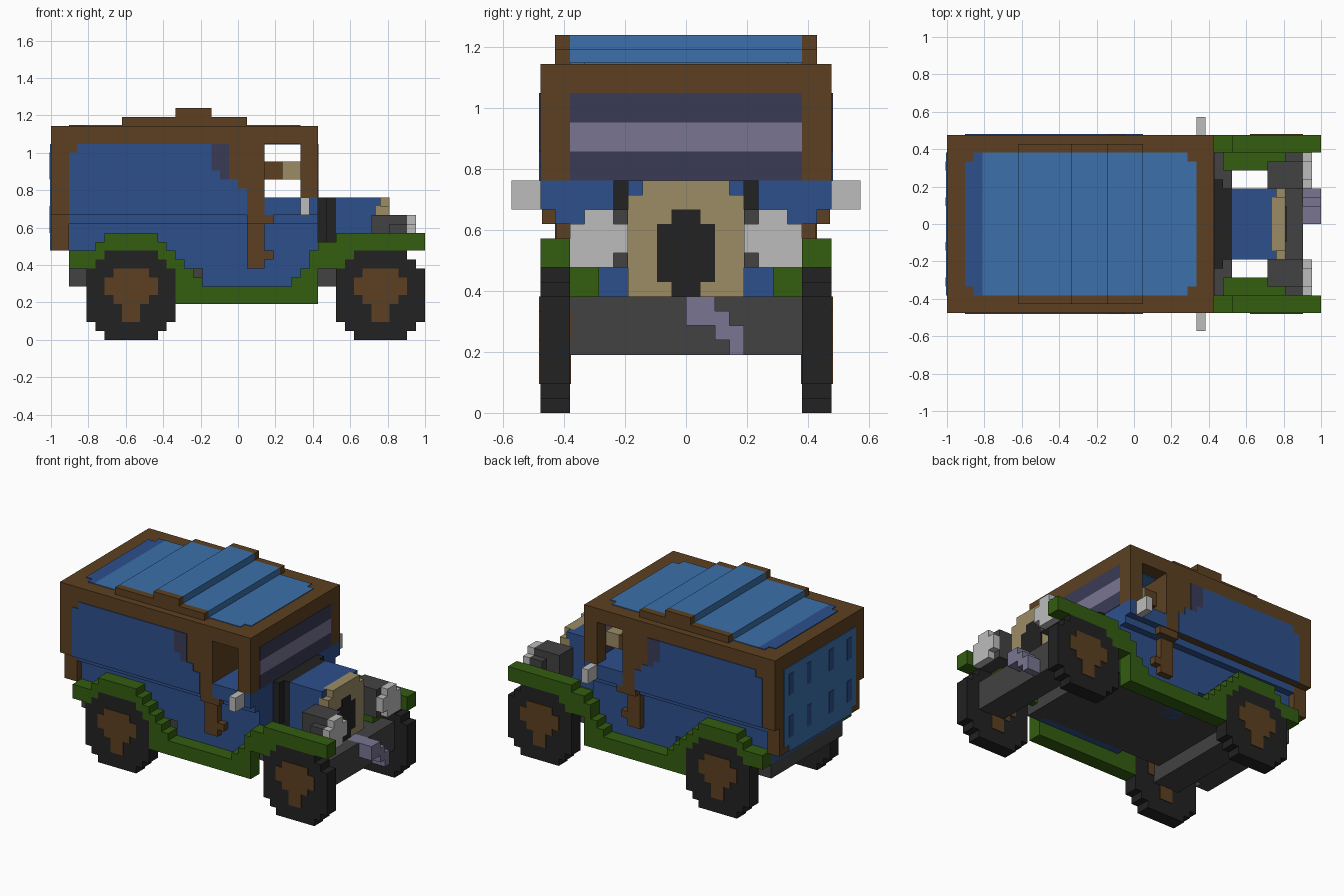
import bpy, bmesh

cube = bpy.data.objects.get("Cube")
if cube:
    bpy.data.objects.remove(cube, do_unlink=True)

V = 1 / 21   # size of one block; all coordinates below are in blocks
P = 0.1      # how far painted plates stand proud


def material(name, r, g, b):
    lin = [((c / 255 + 0.055) / 1.055) ** 2.4 for c in (r, g, b)] + [1]
    m = bpy.data.materials.new(name)
    m.use_nodes = True
    m.diffuse_color = lin
    bsdf = m.node_tree.nodes["Principled BSDF"]
    bsdf.inputs["Base Color"].default_value = lin
    bsdf.inputs["Roughness"].default_value = 0.8
    return m


BLUE = material("body blue", 45, 80, 140)
SKY = material("light blue", 59, 112, 170)
BROWN = material("wood brown", 92, 64, 33)
GREEN = material("fender green", 51, 93, 16)
BLACK = material("tyre black", 34, 34, 34)
GREY = material("dark grey", 66, 66, 66)
SILVER = material("light grey", 188, 188, 188)
TAN = material("tan", 156, 140, 101)
LILAC = material("lavender grey", 120, 117, 146)
SLATE = material("slate glass", 58, 59, 86)


def part(name, mat, boxes, mirror=False):
    """Join boxes (x0, x1, y0, y1, z0, z1), optionally mirrored across y."""
    bm = bmesh.new()
    if mirror:
        boxes = boxes + [(a, b, -d, -c, e, f) for a, b, c, d, e, f in boxes]
    for x0, x1, y0, y1, z0, z1 in boxes:
        vs = bmesh.ops.create_cube(bm, size=1)["verts"]
        for v in vs:
            v.co.x = (x1 if v.co.x > 0 else x0) * V
            v.co.y = (y1 if v.co.y > 0 else y0) * V
            v.co.z = (z1 if v.co.z > 0 else z0) * V
    me = bpy.data.meshes.new(name)
    bm.to_mesh(me)
    bm.free()
    me.materials.append(mat)
    ob = bpy.data.objects.new(name, me)
    bpy.context.collection.objects.link(ob)
    return ob


def side(cols, y0, y1):
    """Turn (x0, x1, z0, z1) side-view rectangles into boxes."""
    return [(a, b, y0, y1, c, d) for a, b, c, d in cols]


# Wheels: stacked rows (half width, z0, z1), hub shows on both faces
tyre_rows = [(3, 0, 1), (4, 1, 2), (5, 2, 8), (4, 8, 9), (3, 9, 10)]
hub_rows = [(1, 2, 4), (2, 4, 5), (3, 5, 7), (2, 7, 8)]
for name, cx in (("front", 16), ("rear", -12)):
    for label, mat, rows, p in (("tyres", BLACK, tyre_rows, 0), ("hubs", BROWN, hub_rows, P)):
        part(f"{name}_{label}", mat,
             side([(cx - w, cx + w, a, b) for w, a, b in rows], 8 - p, 10 + p), True)

# Chassis, axles and bumper
part("chassis", GREY, [(-19, 11, -7, 7, 6, 8), (-19, -17, -8, 8, 6, 8), (9, 11, -8, 8, 6, 8)])
part("rear_axle", GREY, [(-14, -10, -8, 8, 4, 8)])
part("front_axle", GREY, [(15, 19, -8, 8, 4, 8)])

# Fenders and running boards
part("fenders", GREEN, side([
    (-19, -16, 8, 10), (-16, -15, 9, 11), (-15, -9, 10, 12), (-9, -8, 9, 11),
    (-8, -7, 8, 10), (-7, -6, 4, 9), (-6, -5, 4, 8), (-5, -4, 4, 7), (-4, 6, 4, 6),
    (6, 7, 4, 7), (7, 8, 4, 8), (8, 9, 4, 10), (9, 11, 8, 11), (11, 12, 8, 12),
    (12, 13, 9, 12), (13, 21, 10, 12)], 8, 10), True)
part("inner_fenders", GREEN, [(10, 17, 6, 8, 8, 10), (10, 17, 6, 7, 7, 8)], True)

# Lower body, stepping in towards the floor
part("lower_body", BLUE, [(-19, 9, -8, 8, 8, 13), (-4, 9, -8, 8, 6, 8), (-19, 9, -9, 9, 13, 14)])
part("rear_lower_frame", BROWN, [(-21, -19, -9, 9, 10, 14)])
part("door_post_foot", BROWN, [(1, 3, 8, 8.9, 8, 13), (3, 4, 8, 8.9, 9, 10),
                               (1, 4, 9, 9.9, 13, 14)], True)

# Cabin: closed rear, roof over open front windows
part("cabin_frame", BROWN, [(-21, 3, -10, 10, 14, 24), (3, 9, -10, 10, 22, 24)])
part("windshield_pillars", BROWN, [(7, 9, 8, 10, 16, 22)], True)
part("cowl", BLUE, [(3, 9, -10, 10, 14, 16)])
part("ceiling", SKY, [(3, 7, -8, 8, 22 - P, 22)])

# Painted side panels and small side window
part("side_panels", BLUE, side([
    (-19, -18, 14, 21), (-18, -3, 14, 22), (-3, -2, 14, 19),
    (-2, 0, 14, 18), (0, 1, 14, 17)], 9.9, 10 + P), True)
part("side_window", SLATE, side([(-3, -2, 19, 22), (-2, -1, 18, 22)], 9.9, 10 + P), True)

# Rear panel with darker marks
part("rear_panel", SKY, [(-21 - P, -20.9, -8, 8, 11, 22), (-21 - P, -20.9, -7, 7, 10, 11)])
part("rear_marks", BLUE, [(-21 - 1.6 * P, -21, y, y + 1, z, z + 3)
                          for y in (2, 6) for z in (12, 18)], True)

# Windshield stripes
part("windshield", SLATE, [(8, 9 + P / 2, -8, 8, 16, 18), (8, 9 + P / 2, -8, 8, 20, 22)])
part("windshield_shine", LILAC, [(8, 9 + P / 2, -8, 8, 18, 20)])

# Steering wheel and column
part("steering_wheel", BROWN, [(3, 5, 3, 8, 18, 20)])
part("steering_column", TAN, [(5, 7, 4, 8, 18, 20)])

# Roof panel and stepped slabs
part("roof_panel", SKY, [(-17, 6, -8, 8, 23.9, 24 + P), (6, 7, -7, 7, 23.9, 24 + P)])
part("roof_rear_strip", BLUE, [(-18, -17, -8, 8, 23.9, 24 + P), (-19, -18, -7, 7, 23.9, 24 + P)])
slabs = [(-13, 1, 24, 25), (-7, -3, 25, 26)]
part("roof_slabs", SKY, side(slabs, -8, 8))
part("roof_slab_ends", BROWN, side(slabs, 8, 9), True)

# Mirrors
part("mirrors", SILVER, [(7, 8, 10, 12, 14, 16)], True)

# Hood, radiator and grille
part("firewall", BLACK, [(9, 10, -5, 5, 10, 16), (10, 11, -4, 4, 8, 16)])
part("hood", BLUE, [(11, 15.5, -4, 4, 8, 16)])
part("hood_corners", BLUE, [(15.5, 16, 3, 4, 15, 16)], True)
part("radiator", TAN, [(15.5, 17, -4, 4, 6, 15), (15.5, 17, -3, 3, 15, 16)])
part("grille", BLACK, [(16.5, 17 + P, -2, 2, 9, 13), (16.5, 17 + P, -1, 1, 8, 14)])

# Headlamps
part("lamp_bodies", GREY, [(17, 19, 4, 8, 10, 13), (17, 19, 4, 7, 13, 14),
                           (15, 17, 4, 7, 10, 14)], True)
part("lamp_lenses", SILVER, [(19, 20, 4, 8, 11, 13), (19, 20, 5, 7, 13, 14),
                             (19, 20, 5, 8, 10, 11)], True)

# Starting crank
part("crank", LILAC, [(17, 21, 0, 2, 6, 8), (19, 21, 2, 3, 5, 7), (19, 21, 3, 4, 4, 6)])
